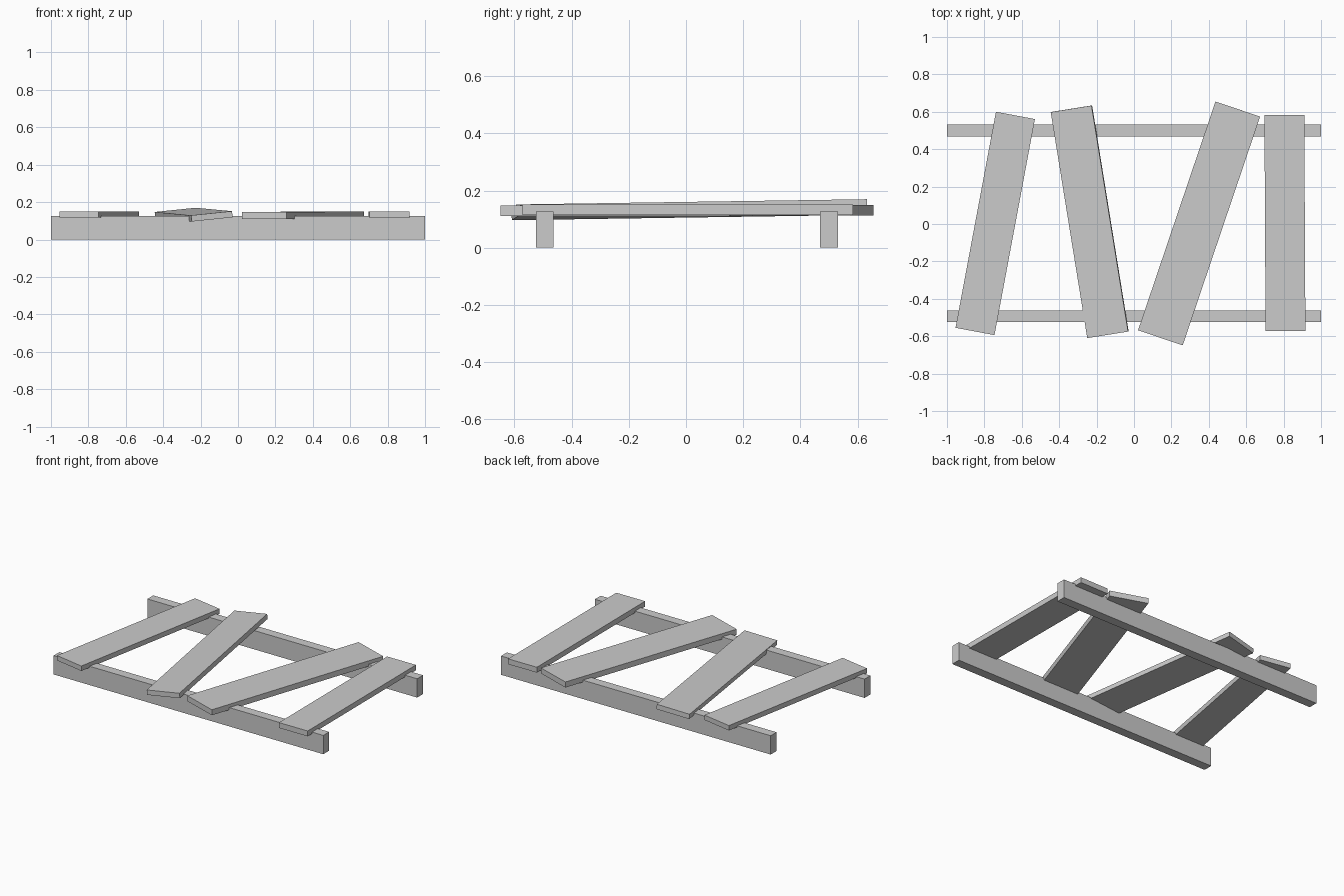
import bpy
from math import radians

if "Cube" in bpy.data.objects:
    bpy.data.objects.remove(bpy.data.objects["Cube"])


def plank(name, size, loc, pitch=0, roll=0, yaw=0):
    """Rectangular board, size and centre in units, angles in degrees."""
    bpy.ops.mesh.primitive_cube_add(size=1, location=loc)
    ob = bpy.context.object
    ob.name = name
    ob.scale = size
    ob.rotation_euler = (radians(pitch), radians(roll), radians(yaw))
    return ob


# two long rails standing on the ground
for side, y in (("front", -0.494), ("back", 0.5)):
    plank(side + "_rail", (2, 0.062, 0.126), (0, y, 0.063))

# loose crooked slats: width, length, thickness, centre, pitch, roll, yaw
slats = [
    (0.212, 1.175, 0.033, (-0.742, 0.003, 0.134), 0, 0, -10.6),
    (0.222, 1.224, 0.033, (-0.237, 0.012, 0.133), 0.85, -5.8, 9.1),
    (0.252, 1.291, 0.037, (0.348, 0.003, 0.130), 0.1, 0, -18.7),
    (0.213, 1.155, 0.036, (0.807, 0.006, 0.133), 0, 0, 0.3),
]
for i, (w, l, t, loc, pitch, roll, yaw) in enumerate(slats, 1):
    plank(f"slat_{i}", (w, l, t), loc, pitch, roll, yaw)
